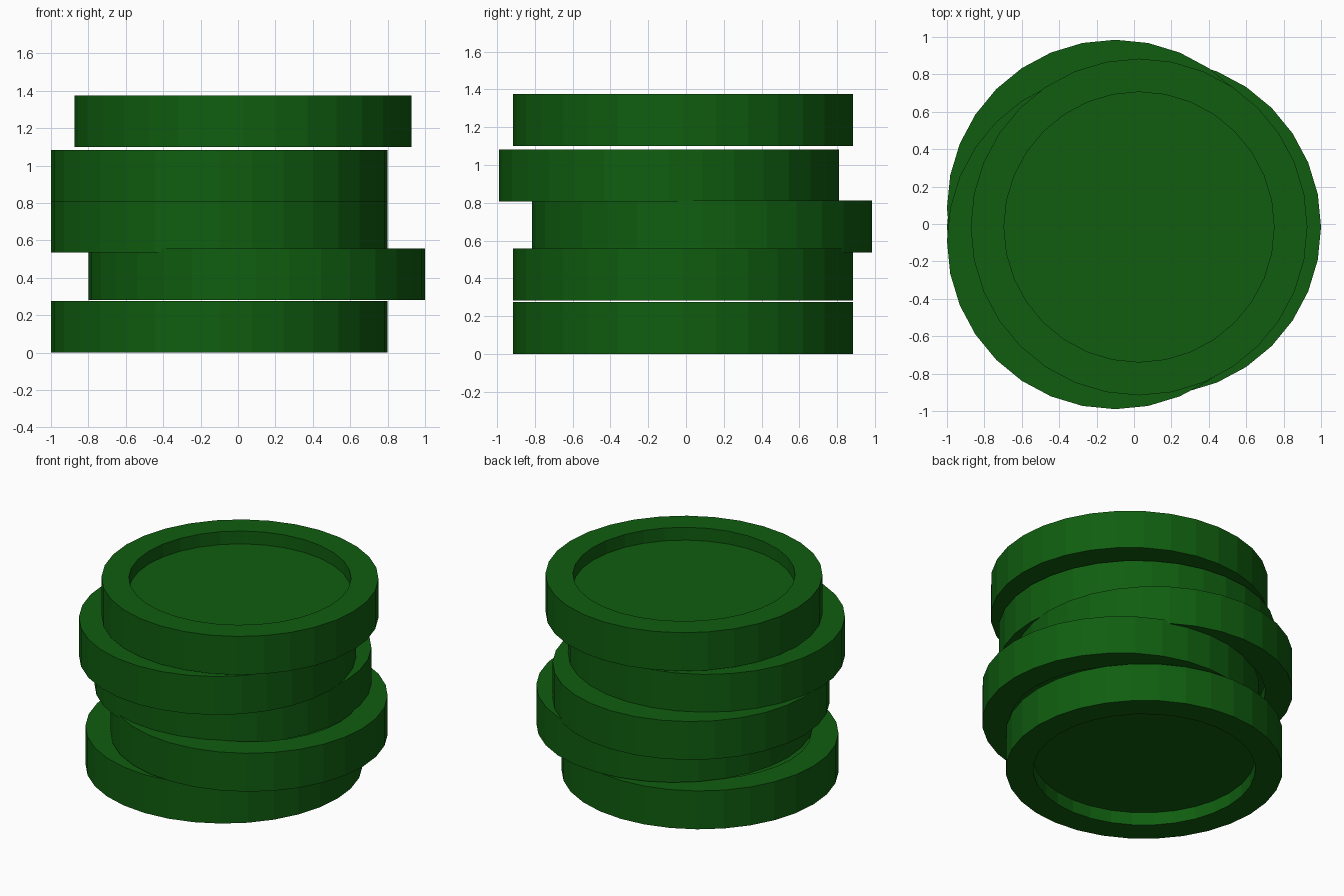
import bpy, bmesh, math

if "Cube" in bpy.data.objects:
    bpy.data.objects.remove(bpy.data.objects["Cube"])

R, RIM, H, DEPTH, SIDES = 0.90, 0.722, 0.275, 0.092, 32

green = bpy.data.materials.new("dark_green")
green.diffuse_color = (0.005, 0.11, 0.005, 1)
green.use_nodes = True
green.node_tree.nodes["Principled BSDF"].inputs["Base Color"].default_value = green.diffuse_color


def disc(name, x, y, z):
    """Round piece with a raised rim around a recess on both faces."""
    # Closed profile from lower recess centre, round the rim, to upper recess centre
    profile = [(RIM, DEPTH), (RIM, 0), (R, 0), (R, H), (RIM, H), (RIM, H - DEPTH)]
    bm = bmesh.new()
    rings = []
    for r, h in profile:
        rings.append([bm.verts.new((r * math.cos(2 * math.pi * i / SIDES),
                                    r * math.sin(2 * math.pi * i / SIDES), h))
                      for i in range(SIDES)])
    for a, b in zip(rings, rings[1:]):
        for i in range(SIDES):
            j = (i + 1) % SIDES
            bm.faces.new((a[i], a[j], b[j], b[i]))
    # Recess floors
    bm.faces.new(rings[0][::-1])
    bm.faces.new(rings[-1])
    bmesh.ops.recalc_face_normals(bm, faces=bm.faces)
    mesh = bpy.data.meshes.new(name)
    bm.to_mesh(mesh)
    bm.free()
    mesh.materials.append(green)
    obj = bpy.data.objects.new(name, mesh)
    obj.location = (x, y, z)
    bpy.context.collection.objects.link(obj)
    return obj


# Untidy stack, bottom to top
stack = [(-0.10, -0.016, 0.0),
         (0.10, -0.016, 0.282),
         (-0.10, 0.085, 0.536),
         (-0.10, -0.09, 0.807),
         (0.027, -0.016, 1.10)]
for n, place in enumerate(stack, 1):
    disc(f"stacked_disc_{n}", *place)
